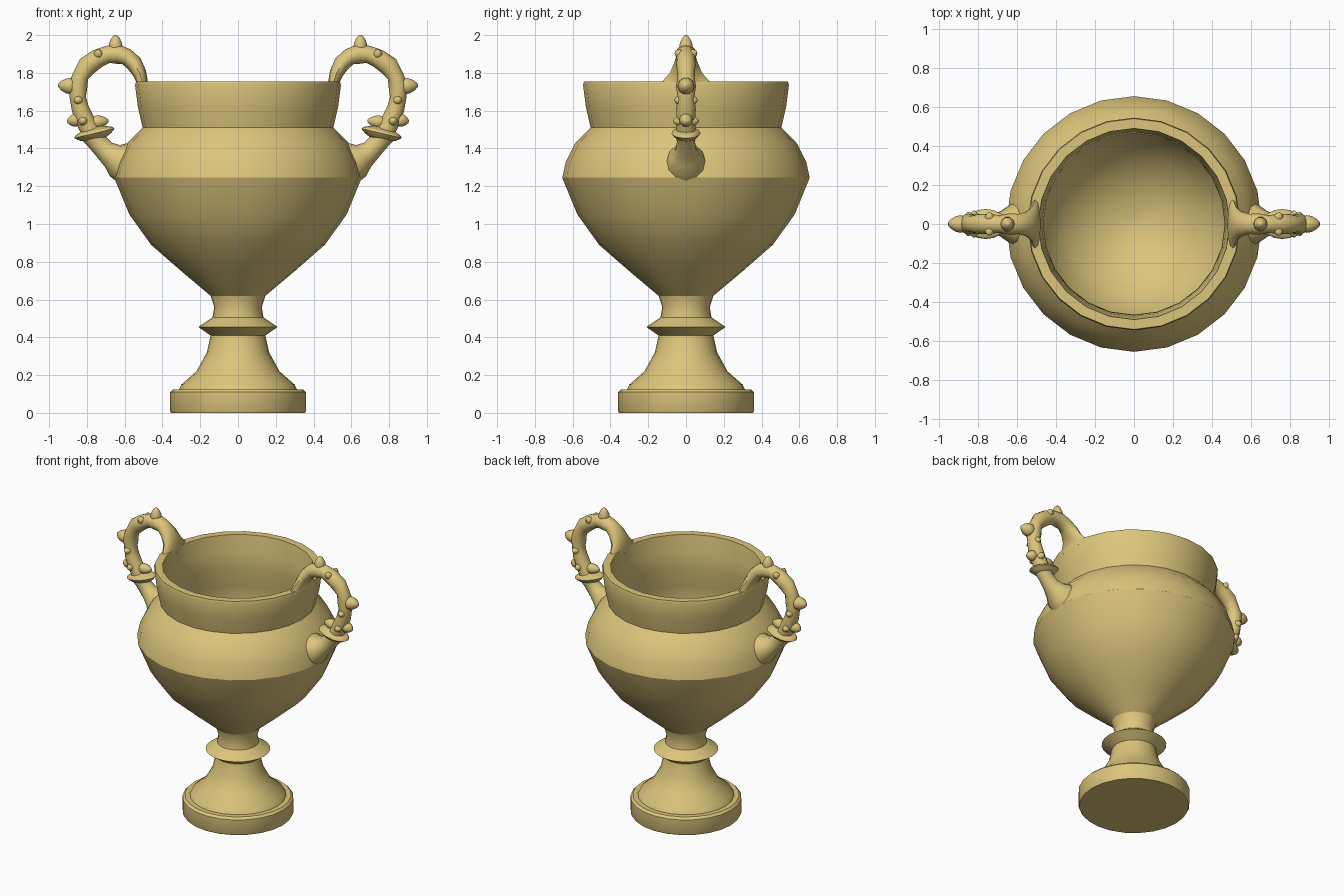
import bpy, bmesh, math
from mathutils import Vector, Matrix

gold = bpy.data.materials.new("gold")
gold.diffuse_color = (0.72, 0.56, 0.2, 1)


def finish(name, bm, mirrored=False, angle=30):
    bmesh.ops.recalc_face_normals(bm, faces=bm.faces)
    mesh = bpy.data.meshes.new(name)
    bm.to_mesh(mesh)
    bm.free()
    mesh.materials.append(gold)
    ob = bpy.data.objects.new(name, mesh)
    bpy.context.collection.objects.link(ob)
    bpy.ops.object.select_all(action='DESELECT')
    ob.select_set(True)
    bpy.context.view_layer.objects.active = ob
    bpy.ops.object.shade_smooth_by_angle(angle=math.radians(angle))
    if mirrored:
        ob.modifiers.new("mirror", 'MIRROR').use_mirror_merge = False
    return ob


def skin(bm, rings):
    # Bridge successive vertex loops and cap both ends
    loops = [[bm.verts.new(p) for p in ring] for ring in rings]
    n = len(loops[0])
    for a, b in zip(loops, loops[1:]):
        for i in range(n):
            j = (i + 1) % n
            bm.faces.new((a[i], a[j], b[j], b[i]))
    bm.faces.new(loops[0])
    bm.faces.new(loops[-1])


def lathe(bm, profile, n=24, matrix=Matrix(), squash=1.0):
    angles = [2 * math.pi * i / n for i in range(n)]
    skin(bm, [[matrix @ Vector((r * math.cos(t), squash * r * math.sin(t), z))
               for t in angles] for r, z in profile])


def sweep(bm, stations, n=12):
    # Stations: x, z, in-plane half thickness, half width in y
    rings = []
    for i, (x, z, a, b) in enumerate(stations):
        p, q = stations[max(i - 1, 0)], stations[min(i + 1, len(stations) - 1)]
        d = Vector((q[0] - p[0], q[1] - p[1])).normalized()
        ring = []
        for k in range(n):
            t = 2 * math.pi * k / n
            c, s = a * math.cos(t), b * math.sin(t)
            ring.append((x - d.y * c, s, z + d.x * c))
        rings.append(ring)
    skin(bm, rings)


def aim(pos, direction):
    rot = Vector(direction).to_track_quat('Z', 'Y').to_matrix().to_4x4()
    return Matrix.Translation(pos) @ rot


# Foot, stem, bowl and hollow interior in one turned profile
bm = bmesh.new()
lathe(bm, [(0.355, 0), (0.36, 0.01), (0.36, 0.11), (0.345, 0.125), (0.312, 0.125),
           (0.30, 0.15), (0.22, 0.22), (0.165, 0.32), (0.145, 0.41), (0.21, 0.455),
           (0.135, 0.505), (0.126, 0.56), (0.145, 0.62), (0.30, 0.75), (0.46, 0.89),
           (0.575, 1.05), (0.645, 1.22), (0.655, 1.245), (0.636, 1.33), (0.585, 1.43),
           (0.505, 1.51), (0.53, 1.62), (0.545, 1.735), (0.54, 1.755), (0.49, 1.755),
           (0.475, 1.64), (0.465, 1.52), (0.50, 1.38), (0.51, 1.22), (0.46, 1.05),
           (0.36, 0.90), (0.20, 0.78), (0.03, 0.74)])
finish("urn_body", bm)

# Upper handle: broad root on the rim, then a knotted branch curving down
bm = bmesh.new()
sweep(bm, [(0.508, 1.72, 0.03, 0.16), (0.508, 1.755, 0.03, 0.125),
           (0.522, 1.80, 0.037, 0.085), (0.55, 1.85, 0.044, 0.064),
           (0.59, 1.885, 0.045, 0.052), (0.64, 1.90, 0.052, 0.054),
           (0.69, 1.898, 0.046, 0.045), (0.745, 1.875, 0.050, 0.052),
           (0.80, 1.835, 0.053, 0.050), (0.833, 1.785, 0.043, 0.044),
           (0.848, 1.73, 0.051, 0.053), (0.848, 1.67, 0.043, 0.044),
           (0.835, 1.61, 0.046, 0.052), (0.812, 1.555, 0.050, 0.050),
           (0.775, 1.48, 0.052, 0.050)])
finish("handle_branch", bm, True, 50)

# Lower handle stem flaring onto the bowl
bm = bmesh.new()
sweep(bm, [(0.775, 1.485, 0.066, 0.056), (0.745, 1.435, 0.053, 0.048),
           (0.705, 1.39, 0.055, 0.055), (0.665, 1.36, 0.07, 0.075),
           (0.63, 1.34, 0.10, 0.10), (0.59, 1.32, 0.11, 0.108)])
finish("handle_stem", bm, True, 50)

# Tilted collar between stem and branch
bm = bmesh.new()
lathe(bm, [(0.05, -0.035), (0.085, -0.02), (0.11, 0), (0.10, 0.012), (0.05, 0.03)],
      16, Matrix.Translation((0.76, 0, 1.48)) @ Matrix.Rotation(0.23, 4, 'Y'), 0.7)
finish("handle_collar", bm, True)

# Pointed thorns and buds: position, direction, radius, length
bm = bmesh.new()
for pos, way, r, h in [
        ((0.648, 0, 1.935), (0, 0, 1), 0.037, 0.065),
        ((0.885, 0, 1.73), (1, 0, 0.08), 0.045, 0.067),
        ((0.86, 0, 1.55), (1, 0, -0.2), 0.036, 0.045),
        ((0.75, 0, 1.54), (-1, 0, 0.1), 0.036, 0.065),
        ((0.82, 0.035, 1.545), (0, 1, 0), 0.025, 0.033),
        ((0.82, -0.035, 1.545), (0, -1, 0), 0.025, 0.033),
        ((0.845, 0.035, 1.655), (0.3, 1, 0), 0.024, 0.027),
        ((0.845, -0.035, 1.655), (0.3, -1, 0), 0.024, 0.027),
        ((0.74, 0.035, 1.90), (0.2, 0.8, 0.6), 0.024, 0.027),
        ((0.74, -0.035, 1.90), (0.2, -0.8, 0.6), 0.024, 0.027)]:
    lathe(bm, [(r * 0.8, -0.02), (r, 0), (r * 0.92, h * 0.35), (r * 0.6, h * 0.75),
               (r * 0.2, h)], 10, aim(pos, way))
finish("handle_thorns", bm, True, 50)
